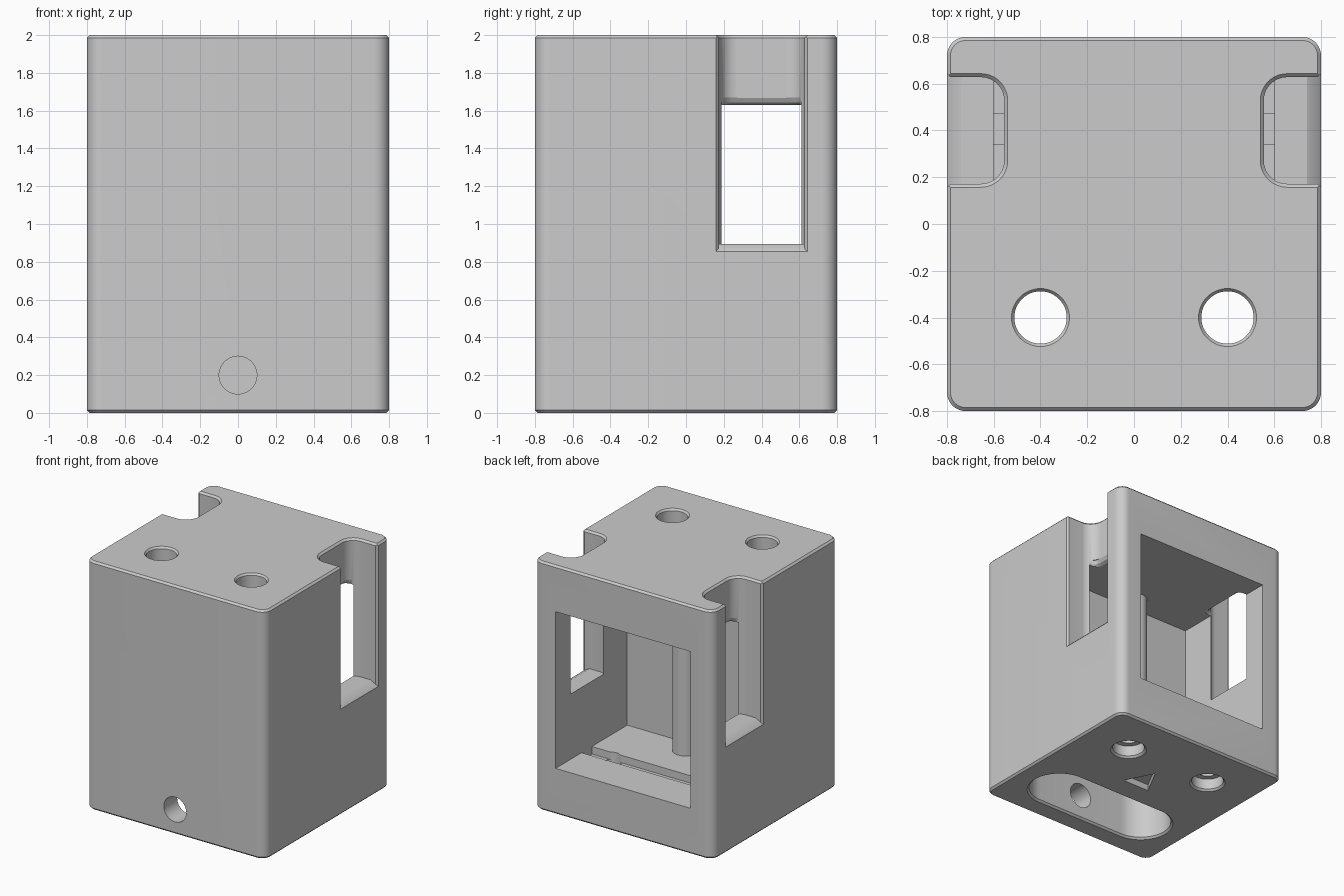
import bpy, bmesh, math

old = bpy.data.objects.get("Cube")
if old:
    bpy.data.objects.remove(old, do_unlink=True)

grey = bpy.data.materials.new("light_grey")
grey.use_nodes = True
colour = (0.6, 0.6, 0.6, 1)
grey.diffuse_color = colour
grey.node_tree.nodes["Principled BSDF"].inputs["Base Color"].default_value = colour


def rounded(x0, x1, y0, y1, r, steps=12):
    """Outline of a rounded rectangle, anticlockwise."""
    pts = []
    corners = [(x1 - r, y1 - r), (x0 + r, y1 - r), (x0 + r, y0 + r), (x1 - r, y0 + r)]
    for q, (cx, cy) in enumerate(corners):
        for i in range(steps + 1):
            a = math.pi / 2 * (q + i / steps)
            pts.append((cx + r * math.cos(a), cy + r * math.sin(a)))
    return pts


def circle(x, y, r, n=48):
    return [(x + r * math.cos(2 * math.pi * i / n), y + r * math.sin(2 * math.pi * i / n))
            for i in range(n)]


def rect(x0, x1, y0, y1):
    return [(x0, y0), (x1, y0), (x1, y1), (x0, y1)]


def loft(name, *sections, axis="z"):
    """Solid through (height, outline) sections along z, y or x."""
    place = {"z": lambda a, b, h: (a, b, h),
             "y": lambda a, b, h: (a, h, b),
             "x": lambda a, b, h: (h, a, b)}[axis]
    bm = bmesh.new()
    rings = [[bm.verts.new(place(a, b, h)) for a, b in pts] for h, pts in sections]
    n = len(rings[0])
    for low, high in zip(rings, rings[1:]):
        for i in range(n):
            j = (i + 1) % n
            bm.faces.new((low[i], low[j], high[j], high[i]))
    bm.faces.new(rings[0][::-1])
    bm.faces.new(rings[-1])
    bmesh.ops.remove_doubles(bm, verts=bm.verts, dist=1e-6)
    bmesh.ops.recalc_face_normals(bm, faces=bm.faces)
    mesh = bpy.data.meshes.new(name)
    bm.to_mesh(mesh)
    bm.free()
    mesh.materials.append(grey)
    ob = bpy.data.objects.new(name, mesh)
    bpy.context.collection.objects.link(ob)
    return ob


def activate(ob):
    bpy.ops.object.select_all(action="DESELECT")
    ob.select_set(True)
    bpy.context.view_layer.objects.active = ob


# Main block with softened upright corners and small top and bottom chamfers
c = 0.015
inner = rounded(-0.8 + c, 0.8 - c, -0.8 + c, 0.8 - c, 0.065)
outer = rounded(-0.8, 0.8, -0.8, 0.8, 0.08)
body = loft("body", (0, inner), (c, outer), (2 - c, outer), (2, inner))


def cut(tool):
    activate(body)
    mod = body.modifiers.new("cut", "BOOLEAN")
    mod.operation, mod.solver, mod.object = "DIFFERENCE", "EXACT", tool
    bpy.ops.object.modifier_apply(modifier=mod.name)
    bpy.data.objects.remove(tool, do_unlink=True)


# Rear chamber and the groove across its floor
cut(loft("chamber", (0.37, rect(-0.6, 0.6, -0.11, 1)), (1.63, rect(-0.6, 0.6, -0.11, 1))))
cut(loft("groove", (0.31, rect(-0.6, 0.6, 0.34, 0.47)), (0.5, rect(-0.6, 0.6, 0.34, 0.47))))

# Wide slot under the front, with the round hole leading into it
slot = rounded(-0.63, 0.63, -0.63, -0.17, 0.23)
cut(loft("slot", (-0.02, rounded(-0.665, 0.665, -0.665, -0.135, 0.265)), (0.015, slot), (0.4, slot)))
cut(loft("front_hole", (-1, circle(0, 0.2, 0.1)), (-0.5, circle(0, 0.2, 0.1)), axis="y"))

# Arrow recess in the underside
arrow = [(-0.12, 0.02), (0.12, 0.02), (0, 0.25)]
cut(loft("arrow", (-0.1, arrow), (0.05, arrow)))


def notch(s, x_in, x_out, y0, y1, r):
    return rounded(min(s * x_in, s * x_out), max(s * x_in, s * x_out), y0, y1, r)


for s in (-1, 1):
    # Side notch, its top chamfer and the rounding where it meets the ceiling
    main = notch(s, 0.555, 1, 0.172, 0.628, 0.1)
    cut(loft("notch", (0.895, main), (1.985, main),
             (2.02, notch(s, 0.52, 1.035, 0.137, 0.663, 0.135))))
    cut(loft("ceiling_round", (1.6, notch(s, 0.51, 0.7, 0.19, 0.61, 0.06)),
             (1.63, notch(s, 0.515, 0.7, 0.19, 0.61, 0.06)),
             (1.642, notch(s, 0.54, 0.7, 0.19, 0.61, 0.06)),
             (1.67, notch(s, 0.556, 0.7, 0.19, 0.61, 0.06))))
    # Flared outer lip of the notch
    cut(loft("notch_lip", (s * 0.74, rect(0.172, 0.628, 0.895, 2.2)),
             (s * 0.785, rect(0.172, 0.628, 0.87, 2.2)),
             (s * 0.83, rect(0.13, 0.67, 0.82, 2.2)), axis="x"))
    # Upright front holes
    x = s * 0.4
    cut(loft("front_bore", (0.3, circle(x, -0.4, 0.112)), (1.985, circle(x, -0.4, 0.112)),
             (2.02, circle(x, -0.4, 0.14))))
    # Stepped screw holes from below
    x = s * 0.39
    cut(loft("screw_hole", (-0.02, circle(x, 0.4, 0.155)), (0.015, circle(x, 0.4, 0.12)),
             (0.1, circle(x, 0.4, 0.12)), (0.101, circle(x, 0.4, 0.075)),
             (0.5, circle(x, 0.4, 0.075))))

# Round post inside the chamber
post = loft("inner_post", (0.36, circle(0, 0, 0.1)), (1.64, circle(0, 0, 0.1)))

for ob in (body, post):
    activate(ob)
    bpy.ops.object.shade_smooth_by_angle(angle=math.radians(25))
